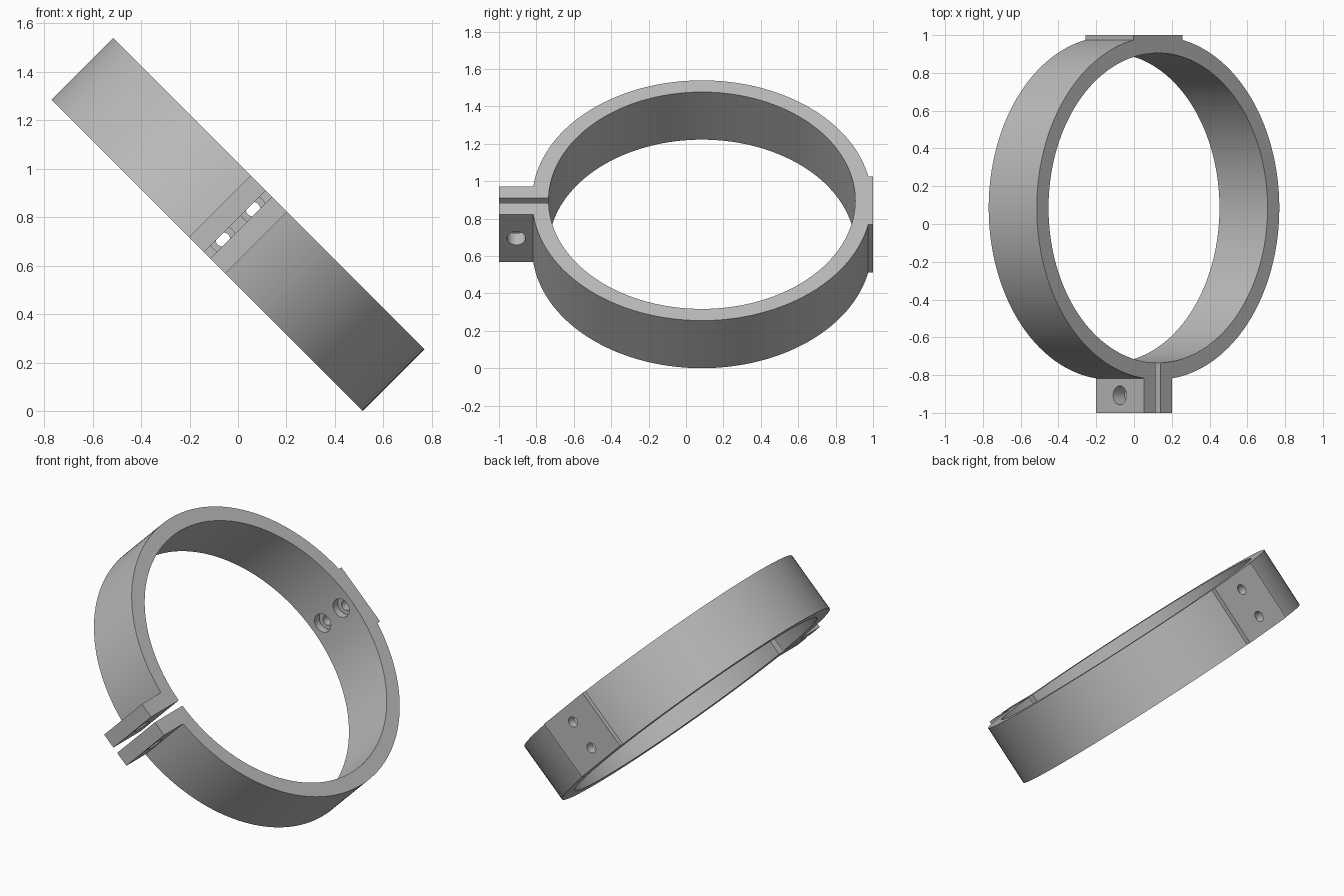
import bpy, bmesh, math
from mathutils import Matrix

cube = bpy.data.objects.get("Cube")
if cube:
    bpy.data.objects.remove(cube, do_unlink=True)

OUTER, INNER, CENTRE_Y = 0.908, 0.82, 0.085
HALF_WIDTH = 0.18           # half the band width along the ring axis
GAP, LUG, PAD = 0.018, 0.106, 0.183   # half sizes across the ring
STEPS = 72

grey = bpy.data.materials.new("plain grey")
grey.use_nodes = True
colour = (0.5, 0.5, 0.5, 1)
grey.diffuse_color = colour
grey.node_tree.nodes["Principled BSDF"].inputs["Base Color"].default_value = colour


def arc(radius, x_front, x_back):
    """Points on the +x side, from the front of the ring to its back."""
    start = -math.pi / 2 + math.asin(x_front / radius)
    end = math.pi / 2 - math.asin(x_back / radius)
    angles = [start + (end - start) * i / STEPS for i in range(STEPS + 1)]
    return [(radius * math.cos(a), CENTRE_Y + radius * math.sin(a)) for a in angles]


def mirrored(half):
    return [(-x, y) for x, y in reversed(half)]


def make_object(name, bm):
    bmesh.ops.recalc_face_normals(bm, faces=bm.faces)
    mesh = bpy.data.meshes.new(name)
    bm.to_mesh(mesh)
    bm.free()
    mesh.materials.append(grey)
    obj = bpy.data.objects.new(name, mesh)
    bpy.context.collection.objects.link(obj)
    return obj


# Split ring with clamp lugs and rear mounting pad, as one extruded outline
outer_half = [(GAP, -1), (LUG, -1)] + arc(OUTER, LUG, PAD) + [(PAD, 1)]
inner_half = arc(INNER, GAP, 0)[:-1] + [(0, CENTRE_Y + INNER)]
outline = outer_half + mirrored(outer_half) + mirrored(inner_half[:-1])[::-1] + mirrored(inner_half)[:1] + inner_half[:-1][::-1]

bm = bmesh.new()
bottom = bm.faces.new([bm.verts.new((x, y, -HALF_WIDTH)) for x, y in outline])
top = bmesh.ops.extrude_face_region(bm, geom=[bottom], use_keep_orig=True)
bmesh.ops.translate(bm, vec=(0, 0, 2 * HALF_WIDTH),
                    verts=[v for v in top["geom"] if isinstance(v, bmesh.types.BMVert)])
clamp = make_object("clamp_ring", bm)


def drill(radius, depth, centre, axis):
    """Cut a round hole through the clamp."""
    cutter_bm = bmesh.new()
    turn = Matrix.Rotation(math.pi / 2, 4, axis)
    bmesh.ops.create_cone(cutter_bm, cap_ends=True, segments=32, radius1=radius,
                          radius2=radius, depth=depth,
                          matrix=Matrix.Translation(centre) @ turn)
    cutter = make_object("hole_cutter", cutter_bm)
    cutter.hide_render = True
    cut = clamp.modifiers.new("hole", "BOOLEAN")
    cut.operation = "DIFFERENCE"
    cut.solver = "EXACT"
    cut.object = cutter
    bpy.ops.object.modifier_apply(modifier=cut.name)
    bpy.data.objects.remove(cutter, do_unlink=True)


bpy.ops.object.select_all(action="DESELECT")
bpy.context.view_layer.objects.active = clamp
clamp.select_set(True)

# Clamp bolt hole across both lugs
drill(0.05, 0.5, (0, -0.907, 0), "Y")

# Two counterbored screw holes through the rear pad
for side in (-1, 1):
    drill(0.03, 0.4, (0, 0.95, side * 0.088), "X")
    drill(0.055, 0.2, (0, 0.85, side * 0.088), "X")

# Smooth curved walls, crisp rims, then tilt the whole clamp
bpy.ops.object.shade_smooth_by_angle(angle=math.radians(25))
clamp.rotation_euler = (0, math.pi / 4, 0)
clamp.location = (0, 0, 0.77)
